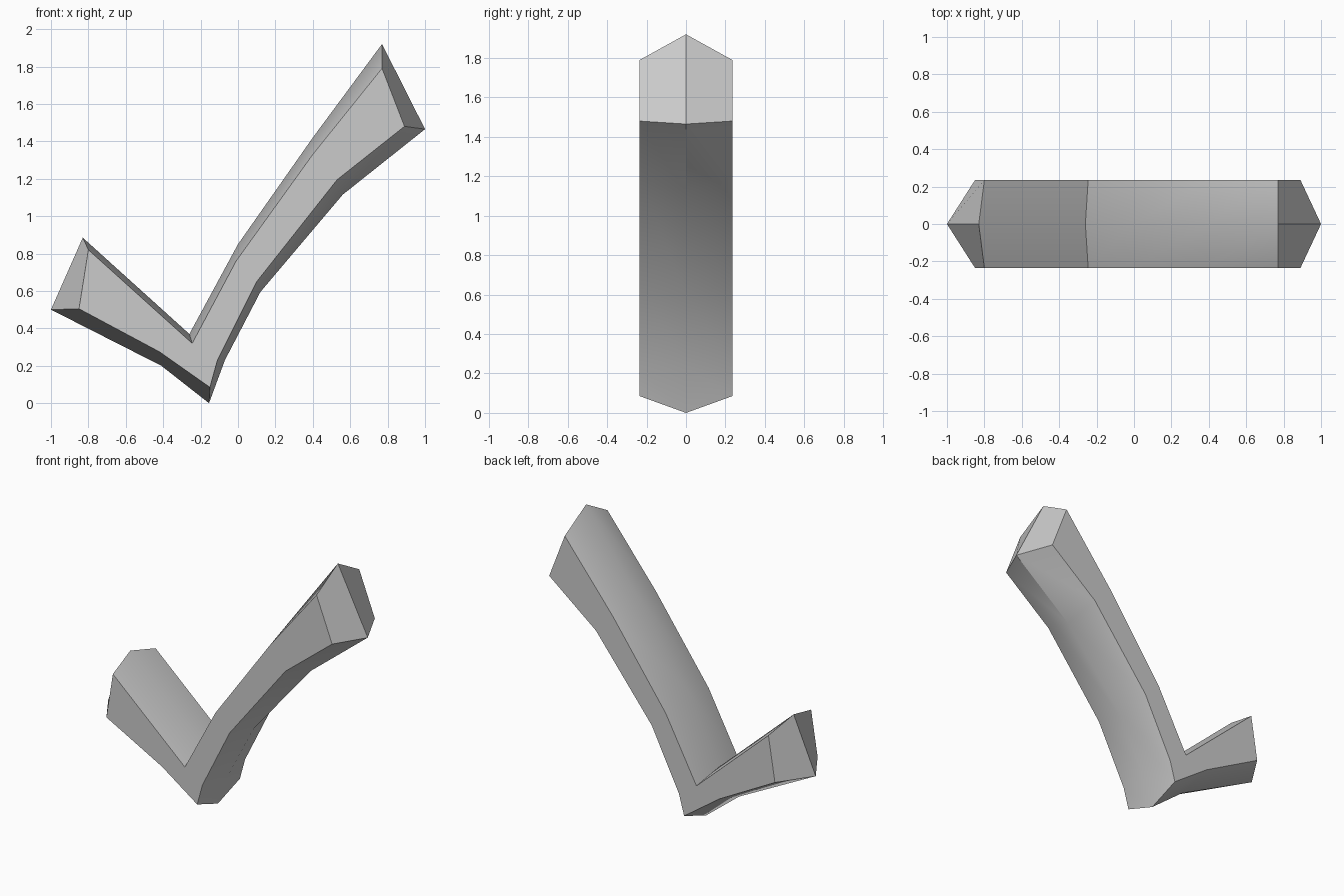
import bpy
import bmesh
import math

cube = bpy.data.objects.get("Cube")
if cube:
    bpy.data.objects.remove(cube, do_unlink=True)

HALF_DEPTH = 0.235

# Matching outlines (x, z): the wide middle ridge and the flat front/back face
ridge = [(-1, 0.5), (-0.83, 0.885), (-0.26, 0.37), (0, 0.85), (0.4, 1.42), (0.77, 1.92),
         (1, 1.465), (0.56, 1.115), (0.12, 0.595), (-0.07, 0.23), (-0.155, 0), (-0.41, 0.2)]
face = [(-0.85, 0.505), (-0.8, 0.82), (-0.245, 0.32), (-0.01, 0.76), (0.4, 1.33), (0.77, 1.79),
        (0.89, 1.48), (0.53, 1.195), (0.1, 0.65), (-0.11, 0.23), (-0.15, 0.085), (-0.42, 0.275)]

gray = bpy.data.materials.new("light gray")
gray.use_nodes = True
color = (0.6, 0.6, 0.6, 1)
gray.diffuse_color = color
for node in gray.node_tree.nodes:
    if node.type == "BSDF_PRINCIPLED":
        node.inputs["Base Color"].default_value = color

# Bevelled check mark: three rings joined by quads, flat faces at both ends
bm = bmesh.new()


def ring(points, y):
    return [bm.verts.new((x, y, z)) for x, z in points]


front, middle, back = ring(face, -HALF_DEPTH), ring(ridge, 0), ring(face, HALF_DEPTH)
for a, b in ((front, middle), (middle, back)):
    for i in range(len(a)):
        j = (i + 1) % len(a)
        bm.faces.new((a[i], a[j], b[j], b[i]))
bm.faces.new(front)
bm.faces.new(back)
bmesh.ops.recalc_face_normals(bm, faces=bm.faces)

mesh = bpy.data.meshes.new("check_mark")
bm.to_mesh(mesh)
bm.free()
mesh.materials.append(gray)
mark = bpy.data.objects.new("check_mark", mesh)
bpy.context.collection.objects.link(mark)

# Smooth along the arms, sharp at the rims
bpy.ops.object.select_all(action="DESELECT")
mark.select_set(True)
bpy.context.view_layer.objects.active = mark
bpy.ops.object.shade_smooth_by_angle(angle=math.radians(33))
